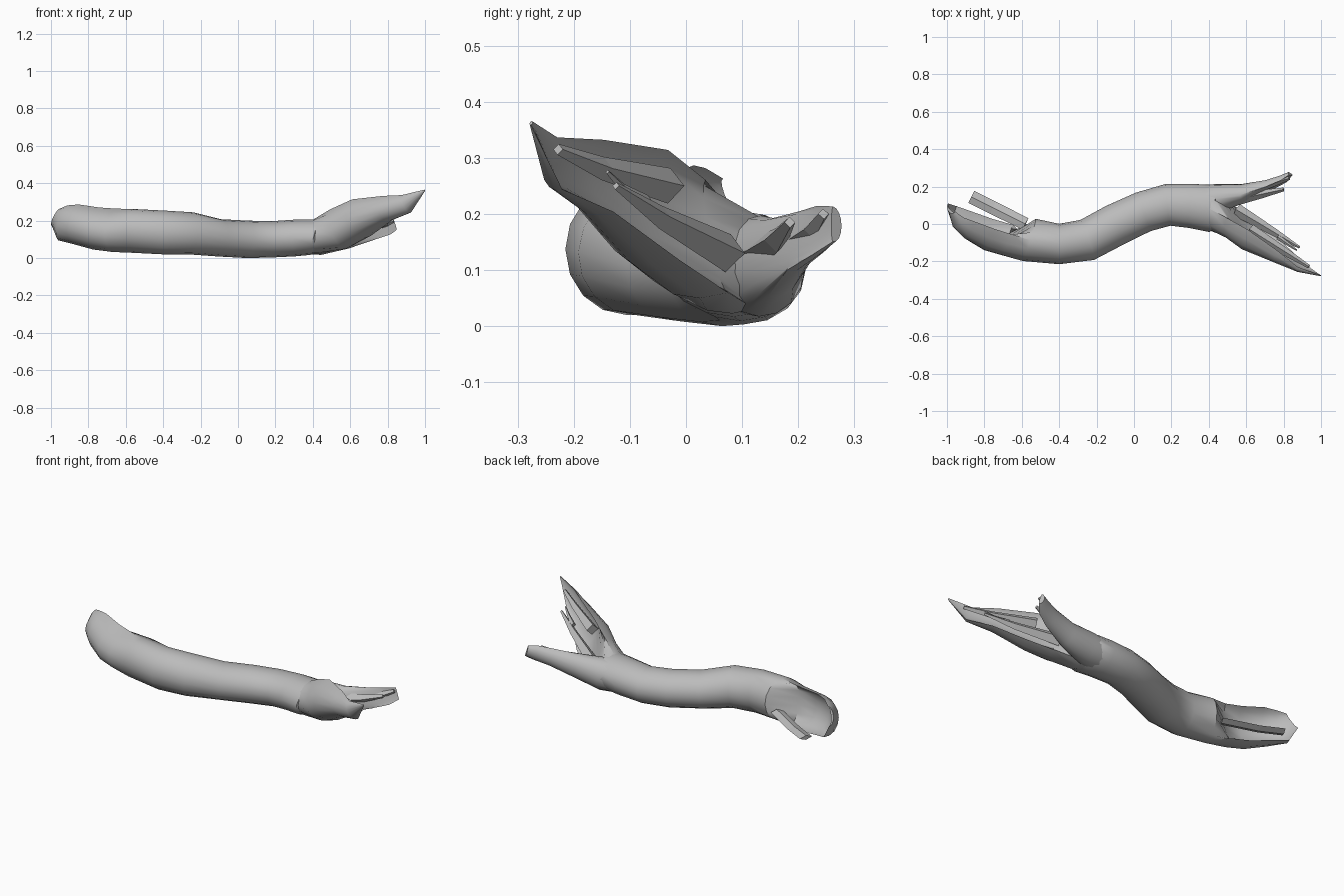
import bpy, bmesh, math
from mathutils import Vector

cube = bpy.data.objects.get("Cube")
if cube:
    bpy.data.objects.remove(cube, do_unlink=True)

# Single plain bark colour
GREY = (0.5, 0.5, 0.5, 1)
bark = bpy.data.materials.new("bark_grey")
bark.use_nodes = True
bark.diffuse_color = GREY
bsdf = bark.node_tree.nodes["Principled BSDF"]
bsdf.inputs["Base Color"].default_value = GREY
bsdf.inputs["Roughness"].default_value = 0.9


def loft(name, rings, sides=16, opening=1, roll=0, smooth=40):
    """Skin rings of (x, y, z, half width, half height, dent) along a path.
    A dent above 1 folds the opening side inward, leaving a split shell."""
    bm = bmesh.new()
    pts = [Vector(r[:3]) for r in rings]
    loops = []
    for i, (x, y, z, w, h, dent) in enumerate(rings):
        t = (pts[min(i + 1, len(pts) - 1)] - pts[max(i - 1, 0)]).normalized()
        side = Vector((-t.y, t.x, 0)).normalized()
        up = t.cross(side)
        a = math.radians(roll) * min(dent, 1)
        loop = []
        for k in range(sides):
            ang = math.tau * k / sides
            u, v = math.cos(ang), math.sin(ang)
            if u * opening > 0.001:
                u *= 1 - dent
            u, v = u * w, v * h
            u, v = u * math.cos(a) - v * math.sin(a), u * math.sin(a) + v * math.cos(a)
            loop.append(bm.verts.new(pts[i] + side * u + up * v))
        loops.append(loop)
    for a, b in zip(loops, loops[1:]):
        for k in range(sides):
            m = (k + 1) % sides
            bm.faces.new((a[k], a[m], b[m], b[k]))
    bm.faces.new(loops[0][::-1])
    bm.faces.new(loops[-1])
    bmesh.ops.recalc_face_normals(bm, faces=bm.faces)
    mesh = bpy.data.meshes.new(name)
    bm.to_mesh(mesh)
    bm.free()
    mesh.materials.append(bark)
    obj = bpy.data.objects.new(name, mesh)
    bpy.context.collection.objects.link(obj)
    if smooth:
        bpy.ops.object.select_all(action='DESELECT')
        obj.select_set(True)
        bpy.context.view_layer.objects.active = obj
        bpy.ops.object.shade_smooth_by_angle(angle=math.radians(smooth))


def splinter(name, start, end, width, tip, flat=1.0):
    """Flat-faced sliver of torn wood; a low flat value makes a thin blade."""
    a, b = Vector(start), Vector(end)
    mid = a.lerp(b, 0.6) - Vector((0, 0, 0.008))
    half = (width + tip) / 2
    loft(name, [(*a, width, width * flat, 0), (*mid, half, half * flat, 0),
                (*b, tip, tip * flat, 0)], sides=4, smooth=0)


# Curved trunk, its left end split open toward the back
loft("trunk", [
    (-0.975, 0.088, 0.22, 0.028, 0.052, 1.5),
    (-0.93, 0.065, 0.188, 0.09, 0.1, 1.65),
    (-0.86, 0.04, 0.182, 0.128, 0.108, 1.65),
    (-0.75, 0.0, 0.16, 0.152, 0.114, 1.65),
    (-0.65, -0.03, 0.15, 0.152, 0.117, 1.35),
    (-0.56, -0.085, 0.145, 0.118, 0.117, 0),
    (-0.4, -0.107, 0.137, 0.108, 0.117, 0),
    (-0.25, -0.085, 0.132, 0.113, 0.113, 0),
    (-0.1, -0.005, 0.108, 0.113, 0.1, 0),
    (0.05, 0.065, 0.1, 0.11, 0.1, 0),
    (0.18, 0.102, 0.1, 0.112, 0.097, 0),
    (0.3, 0.097, 0.107, 0.118, 0.098, 0),
    (0.41, 0.083, 0.112, 0.126, 0.098, 0),
    (0.45, 0.09, 0.07, 0.08, 0.045, 0),
    (0.5, 0.1, 0.06, 0.02, 0.015, 0)], roll=12)

# Long front fork, a rising half shell
loft("front_fork", [
    (0.32, 0.095, 0.107, 0.1, 0.085, 0),
    (0.42, 0.083, 0.113, 0.118, 0.093, 0.1),
    (0.545, 0.055, 0.16, 0.142, 0.115, 1.1),
    (0.66, -0.022, 0.216, 0.145, 0.11, 1.4),
    (0.8, -0.138, 0.268, 0.088, 0.07, 1.4),
    (0.9, -0.225, 0.29, 0.038, 0.053, 1.3),
    (0.998, -0.276, 0.362, 0.003, 0.004, 0)], roll=20)

# Short back fork, split on its inner side
loft("back_fork", [
    (0.3, 0.1, 0.107, 0.1, 0.085, 0),
    (0.44, 0.132, 0.107, 0.082, 0.09, 0.1),
    (0.58, 0.15, 0.122, 0.064, 0.072, 0.4),
    (0.72, 0.19, 0.152, 0.047, 0.055, 1.0),
    (0.8, 0.228, 0.17, 0.036, 0.047, 1.2),
    (0.838, 0.262, 0.182, 0.02, 0.033, 0.8)], opening=-1, roll=-15)

# Torn slivers at both ends
splinter("front_fork_inner_splinter", (0.55, 0.075, 0.13), (0.885, -0.125, 0.25), 0.035, 0.007)
splinter("front_fork_barb", (0.77, -0.07, 0.22), (0.87, -0.14, 0.275), 0.014, 0.004)
splinter("front_fork_upper_splinter", (0.62, -0.03, 0.25), (0.935, -0.228, 0.315), 0.032, 0.01)
splinter("back_fork_inner_splinter", (0.52, 0.125, 0.125), (0.8, 0.185, 0.185), 0.034, 0.01)
splinter("back_fork_tip_splinter", (0.68, 0.2, 0.15), (0.83, 0.245, 0.2), 0.025, 0.01)
splinter("hollow_end_blade", (-0.58, 0.0, 0.11), (-0.87, 0.145, 0.09), 0.035, 0.036, 0.35)
